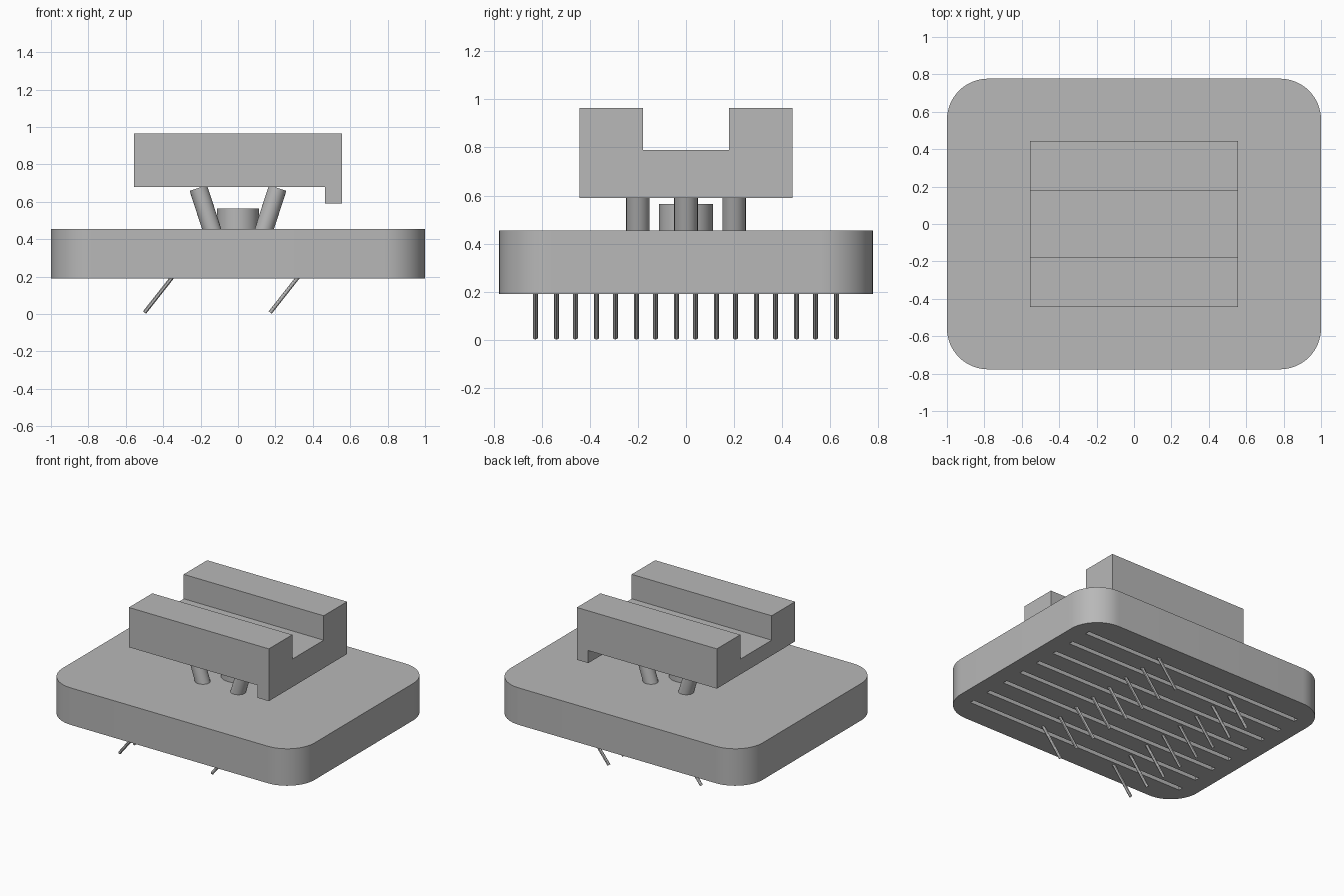
import bpy, bmesh, math
from mathutils import Vector

cube = bpy.data.objects.get("Cube")
if cube:
    bpy.data.objects.remove(cube, do_unlink=True)

GREY = (0.48, 0.48, 0.48, 1)
grey = bpy.data.materials.new("plain_grey")
grey.use_nodes = True
grey.diffuse_color = GREY
grey.node_tree.nodes["Principled BSDF"].inputs["Base Color"].default_value = GREY


def make_object(name, bm, smooth=True):
    bmesh.ops.recalc_face_normals(bm, faces=bm.faces)
    mesh = bpy.data.meshes.new(name)
    bm.to_mesh(mesh)
    bm.free()
    mesh.materials.append(grey)
    obj = bpy.data.objects.new(name, mesh)
    bpy.context.collection.objects.link(obj)
    bpy.ops.object.select_all(action="DESELECT")
    obj.select_set(True)
    bpy.context.view_layer.objects.active = obj
    if smooth:
        bpy.ops.object.shade_smooth_by_angle(angle=math.radians(30))
    return obj


def add_box(bm, size, center):
    verts = bmesh.ops.create_cube(bm, size=1)["verts"]
    bmesh.ops.scale(bm, vec=size, verts=verts)
    bmesh.ops.translate(bm, vec=center, verts=verts)


def rod(name, start, end, radius, sides=24):
    start, end = Vector(start), Vector(end)
    axis = end - start
    bm = bmesh.new()
    verts = bmesh.ops.create_cone(bm, cap_ends=True, segments=sides, radius1=radius,
                                  radius2=radius, depth=axis.length)["verts"]
    turn = Vector((0, 0, 1)).rotation_difference(axis).to_matrix()
    bmesh.ops.rotate(bm, matrix=turn, verts=verts)
    bmesh.ops.translate(bm, vec=(start + end) / 2, verts=verts)
    return make_object(name, bm)


# Heights and row spacing
PLATE_LOW, PLATE_TOP = 0.19, 0.455
BLOCK_LOW, BLOCK_TOP = 0.68, 0.965
ROWS = [(i - 3.5) * 0.1665 for i in range(8)]

# Grooves, cut from the underside of the plate
bm = bmesh.new()
for y in ROWS:
    add_box(bm, (1.77, 0.034, 0.1), (0, y, PLATE_LOW))
cutter = make_object("groove_cutter", bm, smooth=False)
cutter.hide_render = True

# Base plate with rounded corners
bm = bmesh.new()
add_box(bm, (2, 1.554, PLATE_TOP - PLATE_LOW), (0, 0, (PLATE_TOP + PLATE_LOW) / 2))
corners = [e for e in bm.edges if abs(e.verts[0].co.z - e.verts[1].co.z) > 0.1]
bmesh.ops.bevel(bm, geom=corners, offset=0.22, segments=16, profile=0.5, affect="EDGES")
plate = make_object("base_plate", bm, smooth=False)
cut = plate.modifiers.new("grooves", "BOOLEAN")
cut.operation = "DIFFERENCE"
cut.solver = "EXACT"
cut.object = cutter
bpy.ops.object.modifier_apply(modifier=cut.name)
bpy.data.objects.remove(cutter, do_unlink=True)
bpy.ops.object.shade_smooth_by_angle(angle=math.radians(30))

# Slanted bristles, one on each side of every groove
for i, y in enumerate(ROWS):
    for side, tip in ((-1, -0.5), (1, 0.172)):
        py = y + side * 0.044
        rod(f"bristle_{'right' if side < 0 else 'left'}_{i + 1}",
            (tip, py, 0.008), (tip + 0.155, py, PLATE_LOW + 0.015), 0.0105, 12)

# Central post
rod("center_post", (0, 0, PLATE_TOP - 0.01), (0, 0, 0.565), 0.112, 48)

# Leaning struts, three on each side
for side in (-1, 1):
    for n, y in enumerate((-0.2, 0, 0.2)):
        rod(f"strut_{'right' if side < 0 else 'left'}_{n + 1}",
            (side * 0.136, y, 0.44), (side * 0.212, y, 0.674), 0.049)

# Channel block, from a U-shaped profile
bm = bmesh.new()
half = [(0.443, BLOCK_LOW), (0.443, BLOCK_TOP), (0.178, BLOCK_TOP), (0.178, 0.79)]
outline = half + [(-y, z) for y, z in reversed(half)]
face = bm.faces.new([bm.verts.new((-0.555, y, z)) for y, z in outline])
swept = bmesh.ops.extrude_face_region(bm, geom=[face], use_keep_orig=True)["geom"]
bmesh.ops.translate(bm, vec=(1.11, 0, 0),
                    verts=[g for g in swept if isinstance(g, bmesh.types.BMVert)])

# Lip pulled down from one end of the block
bmesh.ops.bisect_plane(bm, geom=bm.verts[:] + bm.edges[:] + bm.faces[:],
                       plane_co=(0.465, 0, 0), plane_no=(1, 0, 0))
lip = [f for f in bm.faces if f.calc_center_median().x > 0.465
       and all(abs(v.co.z - BLOCK_LOW) < 0.001 for v in f.verts)]
pulled = bmesh.ops.extrude_discrete_faces(bm, faces=lip)["faces"]
bmesh.ops.translate(bm, vec=(0, 0, -0.09), verts=list({v for f in pulled for v in f.verts}))
bmesh.ops.remove_doubles(bm, verts=bm.verts, dist=0.0001)
make_object("channel_block", bm, smooth=False)
